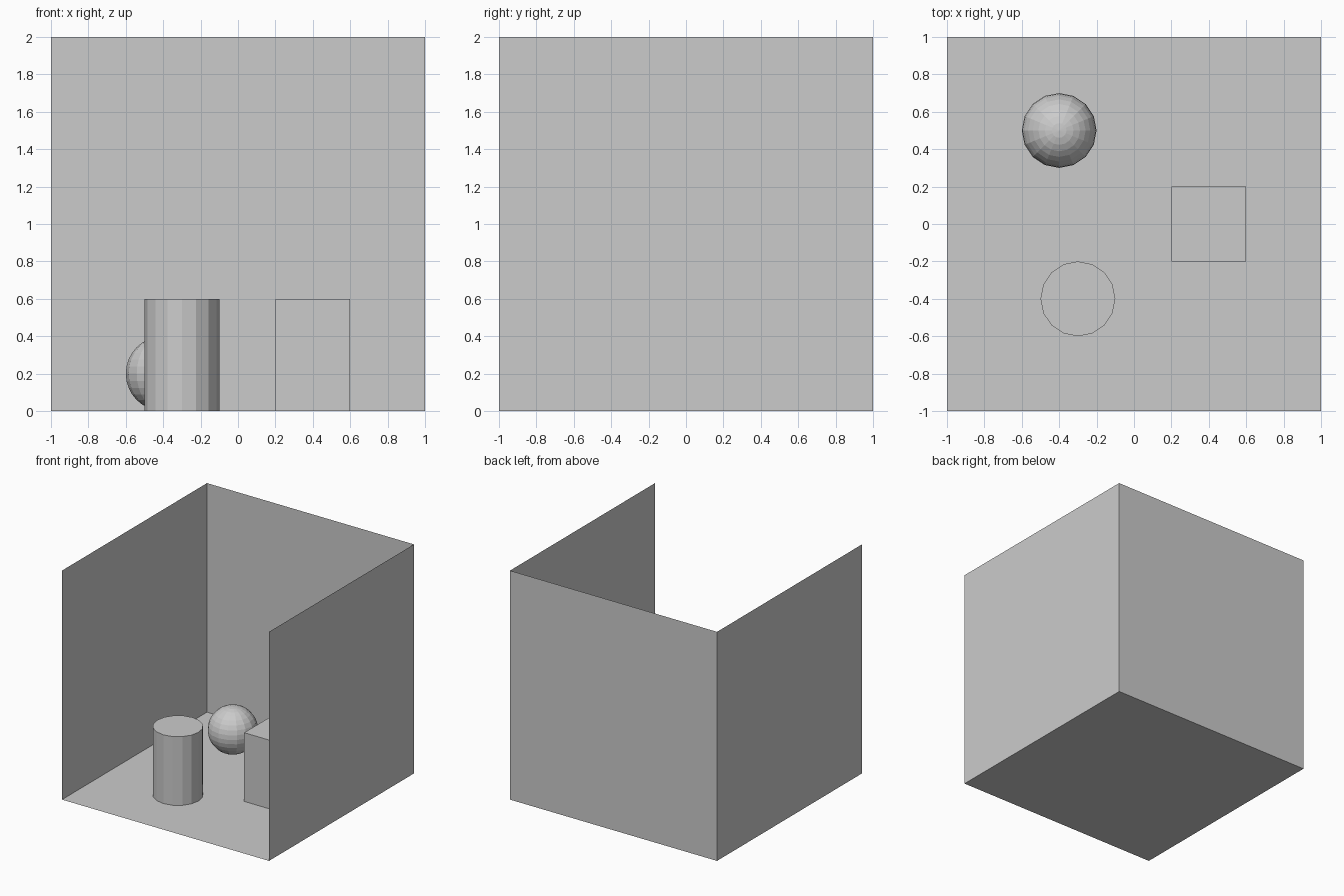
import bpy
from math import pi

if "Cube" in bpy.data.objects:
    bpy.data.objects.remove(bpy.data.objects["Cube"])


def panel(name, loc, rot=(0, 0, 0)):
    """Paper-thin 2 x 2 sheet forming one side of the room."""
    bpy.ops.mesh.primitive_plane_add(size=2, location=loc, rotation=rot)
    bpy.context.object.name = name


# Room: open at the front and top, inner faces point inward
panel("floor", (0, 0, 0))
panel("back_wall", (0, 1, 1), (pi / 2, 0, 0))
panel("left_wall", (-1, 0, 1), (0, pi / 2, 0))
panel("right_wall", (1, 0, 1), (0, -pi / 2, 0))

# Square pillar
bpy.ops.mesh.primitive_cube_add(size=1, location=(0.4, 0, 0.3))
block = bpy.context.object
block.name = "tall_block"
block.scale = (0.4, 0.4, 0.6)

# Sixteen-sided column
bpy.ops.mesh.primitive_cylinder_add(vertices=16, radius=0.2, depth=0.6,
                                    location=(-0.3, -0.4, 0.3))
bpy.context.object.name = "column"

# Faceted ball resting on the floor
bpy.ops.mesh.primitive_uv_sphere_add(segments=16, ring_count=16, radius=0.2,
                                     location=(-0.4, 0.5, 0.2))
bpy.context.object.name = "ball"
